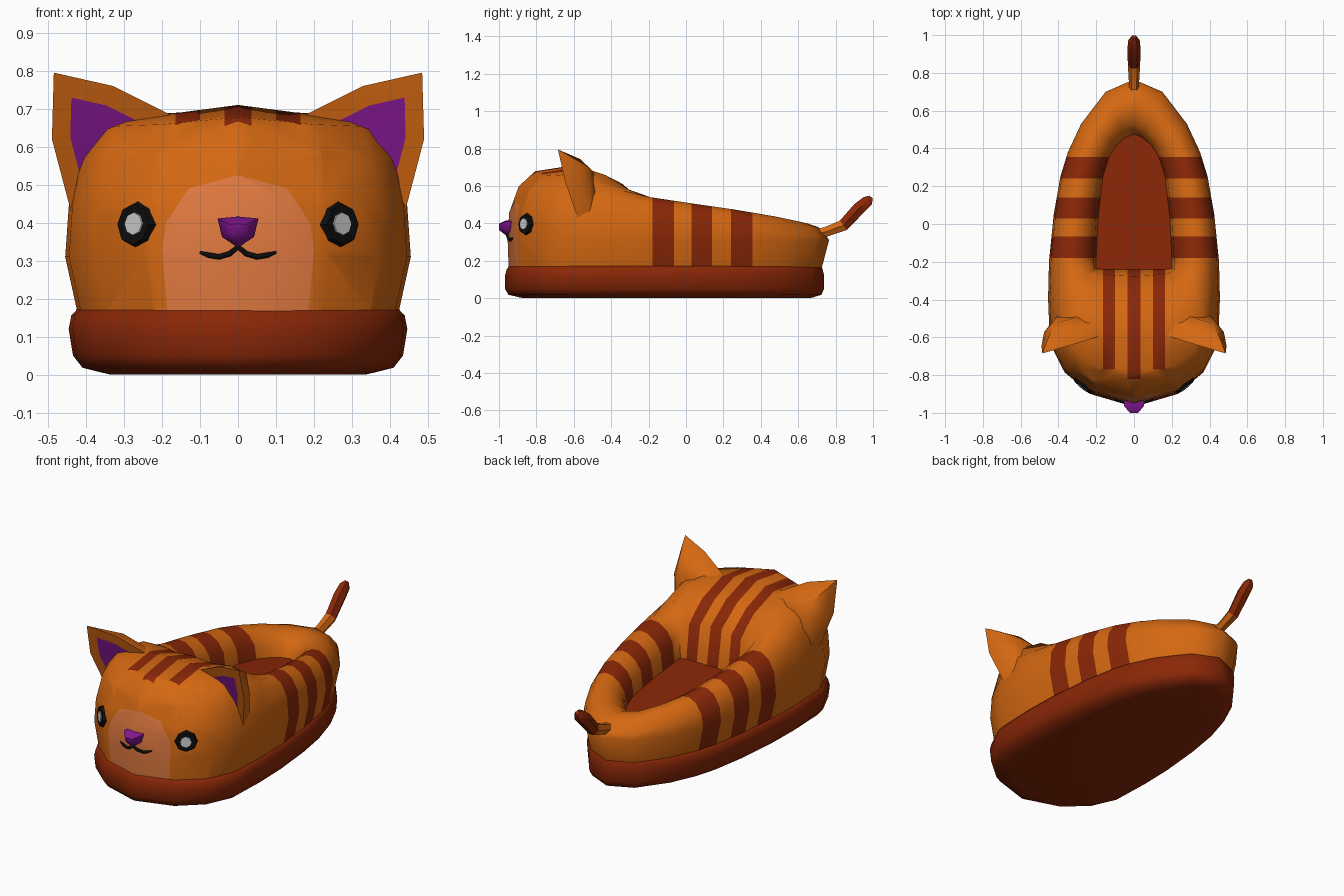
import bpy, bmesh, math
from mathutils import Vector
from mathutils.bvhtree import BVHTree

if "Cube" in bpy.data.objects:
    bpy.data.objects.remove(bpy.data.objects["Cube"])


def material(name, rgb):
    m = bpy.data.materials.new(name)
    m.diffuse_color = (*rgb, 1)
    m.use_nodes = True
    m.node_tree.nodes["Principled BSDF"].inputs["Base Color"].default_value = m.diffuse_color
    return m


ORANGE = material("orange", (0.66, 0.138, 0.006))
RUST = material("rust", (0.25, 0.02, 0.002))
PEACH = material("peach", (0.74, 0.19, 0.05))
PURPLE = material("purple", (0.24, 0.009, 0.3))
BLACK = material("black", (0.004, 0.004, 0.004))
PALE = material("pale", (0.75, 0.75, 0.75))


def loft(rings, cap_start=True, cap_end=True, end_mat=0):
    """Skin closed rings of equal length."""
    bm = bmesh.new()
    loops = [[bm.verts.new(p) for p in r] for r in rings]
    n = len(loops[0])
    for a, b in zip(loops, loops[1:]):
        for i in range(n):
            j = (i + 1) % n
            bm.faces.new((a[i], a[j], b[j], b[i]))
    if cap_start:
        bm.faces.new(loops[0][::-1])
    if cap_end:
        bm.faces.new(loops[-1]).material_index = end_mat
    bmesh.ops.recalc_face_normals(bm, faces=bm.faces)
    return bm


def finish(name, bm, mats, angle=45):
    me = bpy.data.meshes.new(name)
    bm.to_mesh(me)
    bm.free()
    for m in mats:
        me.materials.append(m)
    ob = bpy.data.objects.new(name, me)
    bpy.context.collection.objects.link(ob)
    bpy.ops.object.select_all(action='DESELECT')
    ob.select_set(True)
    bpy.context.view_layer.objects.active = ob
    bpy.ops.object.shade_smooth_by_angle(angle=math.radians(angle))
    return ob


# Stations toe to heel: outer x, y, opening x, y, rim height, toe-profile weight
HALF = [(0, -.968, 0, -.24, .71, 1), (.235, -.9, .07, -.24, .69, 1),
        (.375, -.785, .13, -.24, .685, 1), (.445, -.64, .17, -.24, .66, .8),
        (.455, -.4, .2, -.235, .585, .35), (.45, -.2, .2, -.18, .54, 0),
        (.425, .05, .19, .03, .505, 0), (.39, .25, .165, .25, .475, 0),
        (.35, .38, .13, .36, .455, 0), (.28, .53, .09, .42, .435, 0),
        (.15, .7, .04, .46, .41, 0), (0, .765, 0, .475, .40, 0)]
STATIONS = HALF + [(-s[0], s[1], -s[2], *s[3:]) for s in HALF[-2:0:-1]]

# Sole
rings = [[(x * sx, y * sy * (.965 if y > 0 else 1), z) for x, y, *_ in STATIONS]
         for sx, sy, z in [(.74, .9, 0), (.9, .98, .018), (.955, 1, .05),
                           (.98, 1.0, .12), (.965, .99, .155), (.925, .975, .175)]]
finish("sole", loft(rings), [RUST], 60)

# Upper: side wall, rolled collar / toe dome, inner wall, insole
rings = [[(x * .93, y * (.95 if y > 0 else .98), .165) for x, y, *_ in STATIONS],
         [(x, y * (1 if y > 0 else .985), .31) for x, y, *_ in STATIONS]]
for us, fs, ut, ft in [(.04, .82, .03, .64), (.2, .95, .1, .84), (.4, 1, .22, .955),
                       (.6, .99, .5, 1), (.8, .93, .75, .92), (.95, .82, .95, .78)]:
    ring = []
    for x, y, xi, yi, h, w in STATIONS:
        u, f = us + (ut - us) * w, fs + (ft - fs) * w
        ring.append((x + (xi - x) * u, y + (yi - y) * u, h * f))
    rings.append(ring)
rings.append([(s[2], s[3], .32 - .06 * s[3]) for s in STATIONS])
body = loft(rings, cap_start=False, end_mat=1)
tree = BVHTree.FromBMesh(body)


def cut(co, no, test):
    faces = [f for f in body.faces if test(f)]
    geom = set(faces)
    for f in faces:
        geom.update(f.edges, f.verts)
    bmesh.ops.bisect_plane(body, geom=list(geom), plane_co=co, plane_no=no)


def on_collar(f):
    return f.material_index == 0 and f.calc_center_median().y > -.35


def on_head(f):
    c = f.calc_center_median()
    return f.material_index == 0 and c.y < -.1 and abs(c.x) < .35 and (c.z > .56 or c.y > -.32)


def on_face(f):
    c = f.calc_center_median()
    return c.y < -.7 and c.z < .62


# Side stripes
BANDS = [(-.18, -.065), (.03, .14), (.24, .355)]
for y in sum(BANDS, ()):
    cut((0, y, 0), (0, 1, 0), on_collar)
# Head stripes
HEAD = [(-.165, -.1, -.77), (-.035, .035, -.82), (.1, .165, -.77)]
for a, b, y in HEAD:
    for x in (a, b):
        cut((x, 0, 0), (1, 0, 0), on_head)
for y in (-.77, -.82):
    cut((0, y, 0), (0, 1, 0), on_head)
# Muzzle patch
half = [(.18, .1), (.2, .33), (.19, .4), (.13, .49), (0, .525)]
outline = half + [(-x, z) for x, z in half[-2::-1]]
planes = []
for (x0, z0), (x1, z1) in zip(outline, outline[1:]):
    co, no = Vector((x0, 0, z0)), Vector((z1 - z0, 0, x0 - x1))
    planes.append((co, no))
    cut(co, no, on_face)
for f in body.faces:
    c = f.calc_center_median()
    if f.material_index:
        continue
    if any(a < c.y < b for a, b in BANDS) and abs(c.x) > .15:
        f.material_index = 1
    if on_head(f) and any(a < c.x < b and c.y > y for a, b, y in HEAD):
        f.material_index = 1
    if on_face(f) and all((c - co).dot(no) < 0 for co, no in planes):
        f.material_index = 2
finish("upper", body, [ORANGE, RUST, PEACH], 60)


def surface(x, z):
    loc, normal, *_ = tree.ray_cast(Vector((x, -2, z)), Vector((0, 1, 0)))
    return loc, (normal if normal.y < 0 else -normal)


def disc(name, x, z, r, depth, lift, mat):
    loc, no = surface(x, z)
    bm = bmesh.new()
    bmesh.ops.create_cone(bm, cap_ends=True, segments=8, radius1=r, radius2=r * .85, depth=depth)
    rot = no.to_track_quat('Z', 'Y').to_matrix()
    for v in bm.verts:
        v.co = rot @ v.co + loc + no * lift
    finish(name, bm, [mat], 30)


# Ear: front outline, swollen back and recessed lining
EAR = [(.17, -.59, .68), (.33, -.64, .76), (.485, -.685, .795),
       (.49, -.645, .62), (.44, -.58, .43), (.3, -.56, .5)]
for side, s in (("right", 1), ("left", -1)):
    disc(side + "_eye", s * .268, .395, .062, .02, .004, BLACK)
    disc(side + "_pupil", s * .265, .396, .035, .02, .008, PALE)
    front = [Vector((x * s, y, z)) for x, y, z in EAR]
    mid = sum(front, Vector()) / 6
    back = [p.lerp(mid, .12) + Vector((0, .07 if i != 2 else .03, 0)) for i, p in enumerate(front)]
    crown = [p.lerp(mid, .55) + Vector((0, .12, 0)) for p in front]
    lining = [p.lerp(mid, .4) for p in front]
    finish(side + "_ear", loft([crown, back, front, lining], end_mat=1), [ORANGE, PURPLE], 50)

# Nose
NOSE = [(0, .416), (.054, .411), (.042, .362), (0, .335), (-.042, .362), (-.054, .411)]
rings = [[(x * k, y, .385 + (z - .385) * k) for x, z in NOSE]
         for y, k in [(-.93, 1), (-.962, 1), (-1.0, .4)]]
finish("nose", loft(rings), [PURPLE], 60)

# Mouth
cu = bpy.data.curves.new("mouth", 'CURVE')
cu.dimensions = '3D'
cu.bevel_depth, cu.bevel_resolution, cu.use_fill_caps = .008, 1, True
pts = [(.1, .322), (.075, .314), (.05, .31), (.022, .318), (0, .336)]
pts += [(-x, z) for x, z in pts[-2::-1]]
sp = cu.splines.new('POLY')
sp.points.add(len(pts) - 1)
for p, (x, z) in zip(sp.points, pts):
    p.co = (x, surface(x, z)[0].y - .003, z, 1)
    p.radius = .45 if abs(x) > .09 else 1
cu.materials.append(BLACK)
bpy.context.collection.objects.link(bpy.data.objects.new("mouth", cu))


def tube(name, path, mat):
    """Six-sided tube in the yz plane; path holds y, z, radius, tilt in degrees."""
    rings = []
    for y, z, r, tilt in path:
        t = math.radians(tilt)
        rings.append([(r * math.cos(a) * .9, y - r * math.sin(a) * math.sin(t),
                       z + r * math.sin(a) * math.cos(t))
                      for a in (k * math.pi / 3 for k in range(6))])
    finish(name, loft(rings), [mat], 50)


# Tail
tube("tail_base", [(.68, .34, .03, 20), (.75, .355, .03, 22), (.842, .39, .036, 38)], ORANGE)
tube("tail_tip", [(.842, .39, .036, 38), (.925, .48, .039, 46), (.972, .52, .034, 46),
                  (.99, .54, .014, 46)], RUST)
